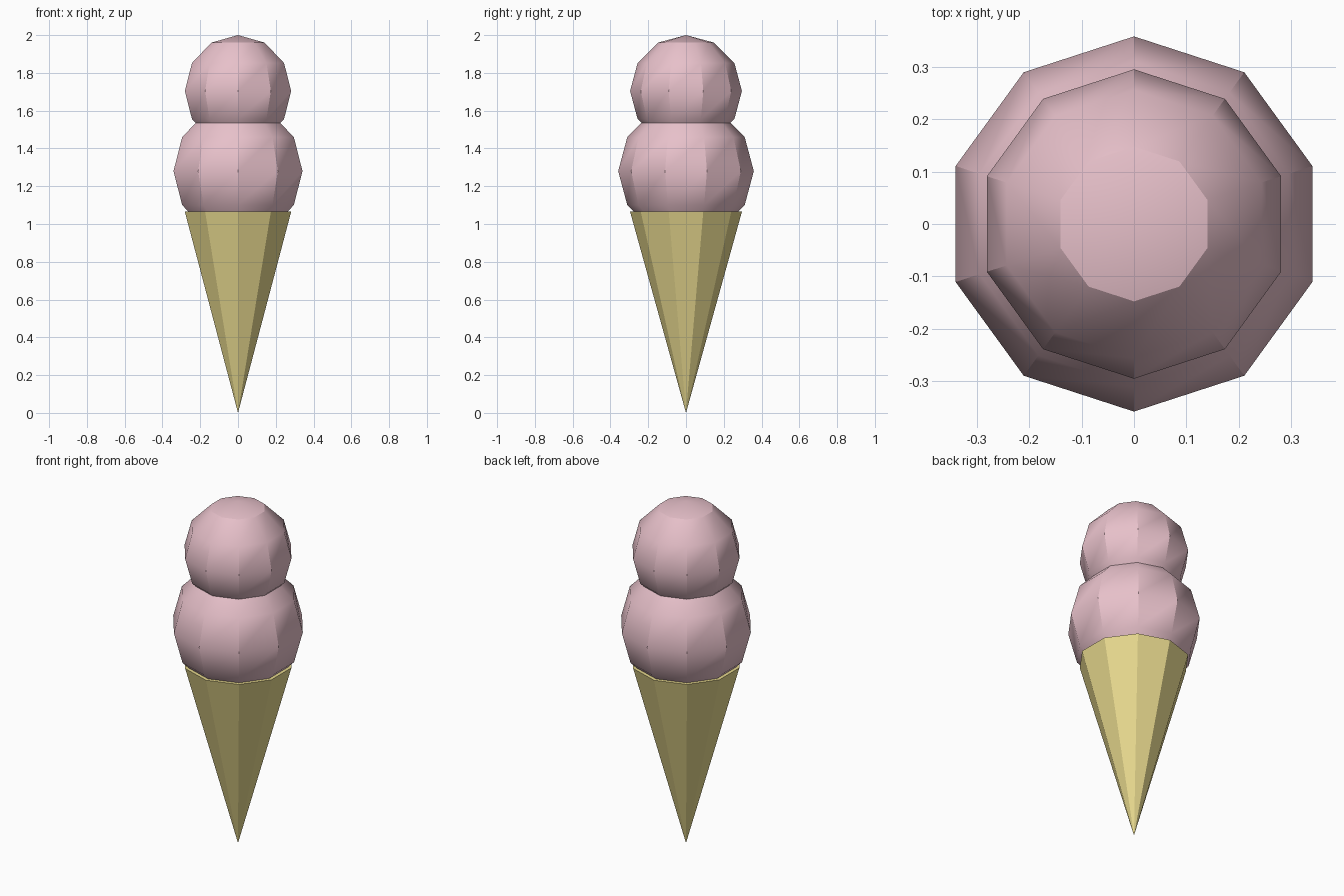
import bpy, bmesh, math

cube = bpy.data.objects.get("Cube")
if cube:
    bpy.data.objects.remove(cube, do_unlink=True)

SIDES = 10


def material(name, rgb):
    m = bpy.data.materials.new(name)
    m.use_nodes = True
    colour = (*rgb, 1.0)
    m.diffuse_color = colour
    m.node_tree.nodes["Principled BSDF"].inputs["Base Color"].default_value = colour
    return m


def lathe(name, profile, mat):
    """Revolve (radius, z) points, bottom to top, into a ten-sided solid."""
    bm = bmesh.new()
    rings = []
    for r, z in profile:
        if r < 1e-5:
            rings.append([bm.verts.new((0, 0, z))] * SIDES)
        else:
            angles = [math.pi / 2 + math.tau * i / SIDES for i in range(SIDES)]
            rings.append([bm.verts.new((r * math.cos(a), r * math.sin(a), z)) for a in angles])
    for low, high in zip(rings, rings[1:]):
        for i in range(SIDES):
            j = (i + 1) % SIDES
            bm.faces.new(dict.fromkeys((low[i], low[j], high[j], high[i])))
    # Close an open top with one flat face
    if profile[-1][0] > 1e-5:
        bm.faces.new(rings[-1])
    bmesh.ops.recalc_face_normals(bm, faces=bm.faces)
    mesh = bpy.data.meshes.new(name)
    bm.to_mesh(mesh)
    bm.free()
    mesh.materials.append(mat)
    ob = bpy.data.objects.new(name, mesh)
    bpy.context.collection.objects.link(ob)
    bpy.ops.object.select_all(action='DESELECT')
    ob.select_set(True)
    bpy.context.view_layer.objects.active = ob
    bpy.ops.object.shade_smooth_by_angle(angle=math.radians(30))
    return ob


def ball(radius, z):
    """Half-circle profile in 30 degree steps."""
    steps = [math.radians(a) for a in range(-90, 91, 30)]
    return [(radius * math.cos(a), z + radius * math.sin(a)) for a in steps]


pink = material("strawberry pink", (0.80, 0.53, 0.59))
wafer = material("wafer yellow", (0.80, 0.69, 0.27))

# Cone with flat rim
lathe("cone", [(0, 0), (0.296, 1.065)], wafer)

# Two stacked scoops
lathe("lower_scoop", ball(0.359, 1.28), pink)
lathe("upper_scoop", ball(0.296, 1.704), pink)
